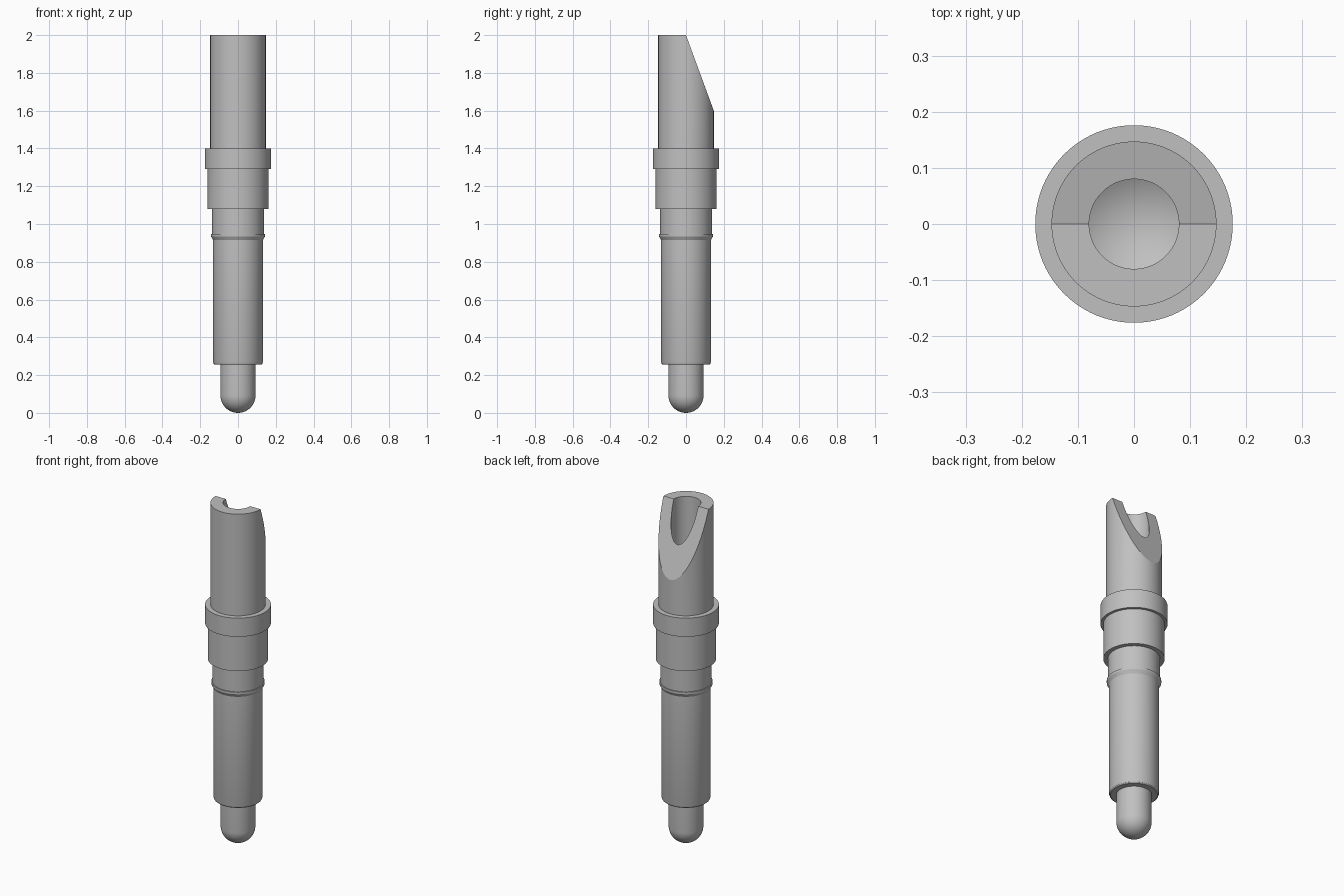
import bpy, bmesh
from math import sin, cos, pi, radians

if "Cube" in bpy.data.objects:
    bpy.data.objects.remove(bpy.data.objects["Cube"])

SEGMENTS = 96
CUP_R, BORE_R, HEIGHT = 0.147, 0.08, 2.0
CUT_SLOPE = 0.4 / CUP_R

metal = bpy.data.materials.new("grey metal")
metal.use_nodes = True
colour = (0.53, 0.53, 0.53, 1)
metal.diffuse_color = colour
metal.node_tree.nodes["Principled BSDF"].inputs["Base Color"].default_value = colour


def slanted(y, z):
    """Lower points that lie above the slanted rear cut."""
    return min(z, HEIGHT - CUT_SLOPE * y)


def lathe(name, profile):
    """Revolve (radius, height) points around z; zero radius makes a pole."""
    bm = bmesh.new()
    rings = []
    for r, z in profile:
        if r == 0:
            rings.append([bm.verts.new((0, 0, z))] * SEGMENTS)
            continue
        ring = []
        for i in range(SEGMENTS):
            a = 2 * pi * i / SEGMENTS
            y = r * sin(a)
            ring.append(bm.verts.new((r * cos(a), y, slanted(y, z))))
        rings.append(ring)
    for low, high in zip(rings, rings[1:]):
        for i in range(SEGMENTS):
            j = (i + 1) % SEGMENTS
            corners = dict.fromkeys((low[i], low[j], high[j], high[i]))
            bm.faces.new(list(corners))
    # the cut rim bends at the middle, so give its flats clean normals
    bm.normal_update()
    mesh = bpy.data.meshes.new(name)
    bm.to_mesh(mesh)
    bm.free()
    mesh.materials.append(metal)
    obj = bpy.data.objects.new(name, mesh)
    bpy.context.collection.objects.link(obj)
    bpy.ops.object.select_all(action="DESELECT")
    obj.select_set(True)
    bpy.context.view_layer.objects.active = obj
    bpy.ops.object.shade_smooth_by_angle(angle=radians(18))
    return obj


# Round-nosed plunger
TIP_R, BARREL_Z = 0.093, 0.255
dome = [(TIP_R * sin(t * pi / 24), TIP_R * (1 - cos(t * pi / 24))) for t in range(13)]
lathe("plunger", dome + [(TIP_R, BARREL_Z)])

# Barrel with a chamfered mouth and a small flared retaining lip
NECK_R, LIP_Z, COLLAR_Z = 0.137, 0.947, 1.08
lathe("barrel", [(TIP_R, BARREL_Z), (0.123, BARREL_Z), (0.129, 0.26), (0.132, 0.27),
                 (0.132, 0.915), (0.143, 0.935), (0.143, LIP_Z),
                 (NECK_R, LIP_Z), (NECK_R, COLLAR_Z)])

# Stepped collar and flange
COLLAR_R, FLANGE_R, FLANGE_Z, CUP_Z = 0.161, 0.176, 1.29, 1.4
lathe("collar", [(NECK_R, COLLAR_Z), (COLLAR_R, COLLAR_Z), (COLLAR_R, FLANGE_Z),
                 (FLANGE_R, FLANGE_Z), (FLANGE_R, CUP_Z), (CUP_R, CUP_Z)])

# Solder cup with a slanted rear opening and a drilled bore
lathe("solder_cup", [(CUP_R, CUP_Z), (CUP_R, HEIGHT), (BORE_R, HEIGHT),
                     (BORE_R, 1.6), (0, 1.555)])
